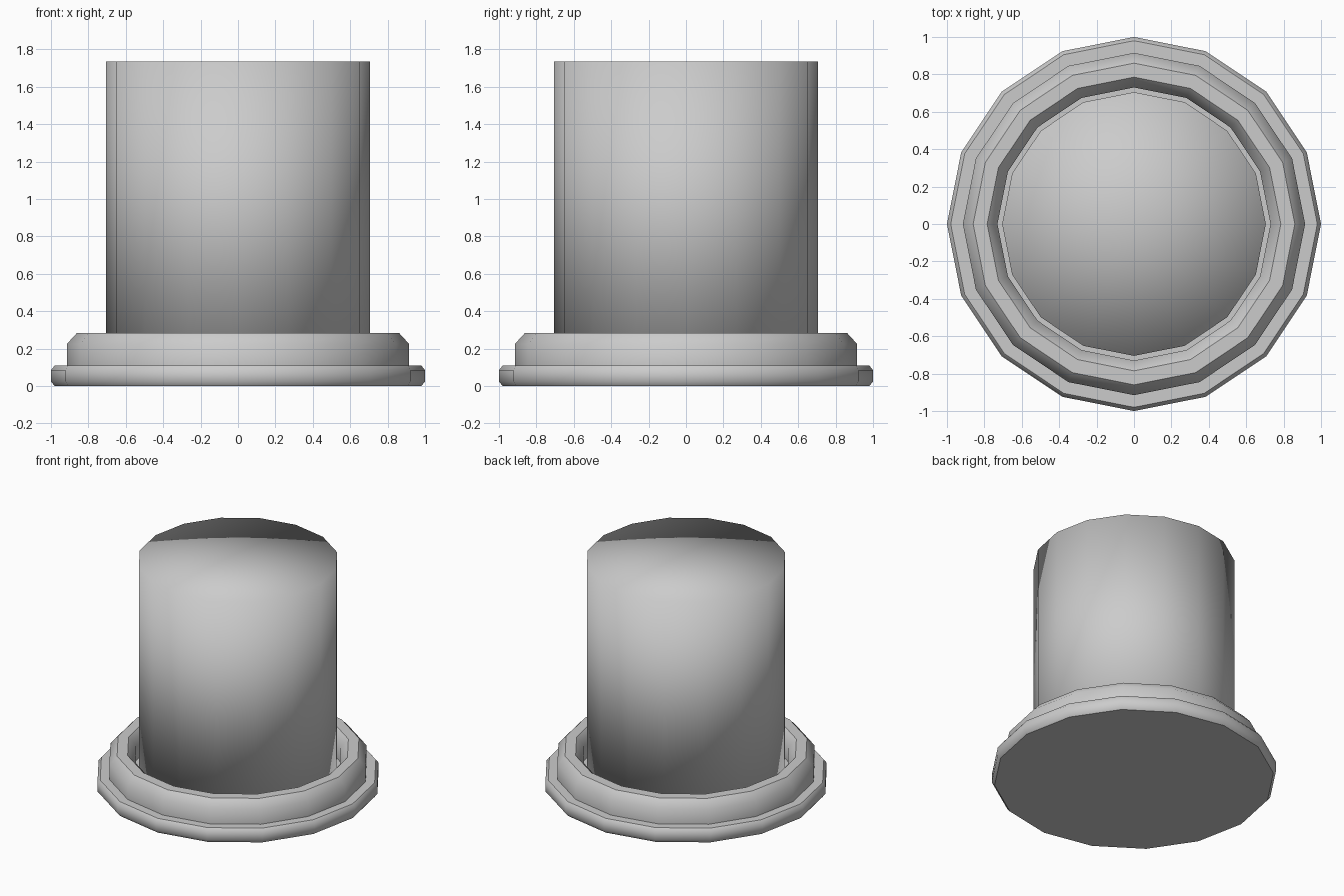
import bpy, math

cube = bpy.data.objects.get("Cube")
if cube:
    bpy.data.objects.remove(cube, do_unlink=True)

SIDES = 16

grey = bpy.data.materials.new("plain grey")
grey.use_nodes = True
colour = (0.6, 0.6, 0.6, 1)
grey.diffuse_color = colour
grey.node_tree.nodes["Principled BSDF"].inputs["Base Color"].default_value = colour


def lathe(name, profile, closed=False):
    """Spin (radius, height) points about z; radius 0 makes a single pole vertex."""
    verts, rings, faces = [], [], []
    for r, z in profile:
        start = len(verts)
        count = SIDES if r > 0 else 1
        for i in range(count):
            a = math.tau * i / SIDES
            verts.append((r * math.cos(a), r * math.sin(a), z))
        rings.append([start + i % count for i in range(SIDES)])
    pairs = list(zip(rings, rings[1:]))
    if closed:
        pairs.append((rings[-1], rings[0]))
    for low, high in pairs:
        for i in range(SIDES):
            j = (i + 1) % SIDES
            quad = [low[i], low[j], high[j], high[i]]
            faces.append(list(dict.fromkeys(quad)))
    mesh = bpy.data.meshes.new(name)
    mesh.from_pydata(verts, [], faces)
    mesh.materials.append(grey)
    mesh.update()
    obj = bpy.data.objects.new(name, mesh)
    bpy.context.collection.objects.link(obj)
    bpy.ops.object.select_all(action='DESELECT')
    obj.select_set(True)
    bpy.context.view_layer.objects.active = obj
    return obj


# Bevelled foot disc
lathe("base_disc", [(0, 0), (0.98, 0), (1, 0.025), (1, 0.085), (0.98, 0.11), (0, 0.11)])
bpy.ops.object.shade_smooth_by_angle(angle=math.radians(45))

# Collar ring, chamfered on both upper edges
lathe("collar_ring", [(0.73, 0.11), (0.915, 0.11), (0.915, 0.225), (0.86, 0.285),
                      (0.785, 0.285), (0.73, 0.225)], closed=True)
bpy.ops.object.shade_smooth_by_angle(angle=math.radians(45))

# Tall column, smooth all over including its caps
lathe("column", [(0, 0.11), (0.705, 0.11), (0.705, 1.735), (0, 1.735)])
bpy.ops.object.shade_smooth()
